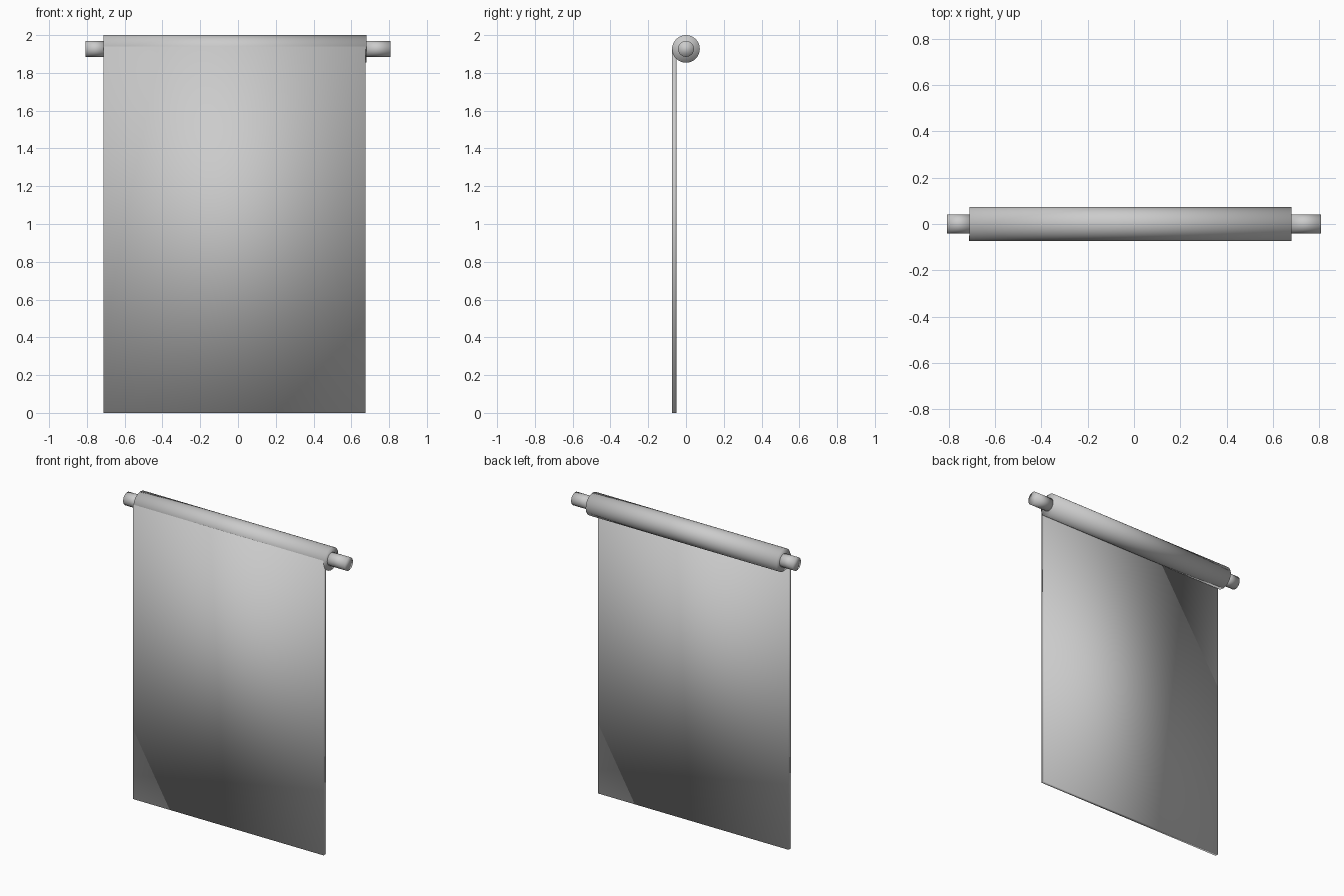
import bpy, math

if "Cube" in bpy.data.objects:
    bpy.data.objects.remove(bpy.data.objects["Cube"])

AXIS_Z = 1.927


def rod(name, x0, x1, radius):
    """Fully smooth-shaded cylinder lying along x on the roller axis."""
    bpy.ops.mesh.primitive_cylinder_add(
        vertices=48, radius=radius, depth=x1 - x0,
        location=((x0 + x1) / 2, 0, AXIS_Z), rotation=(0, math.pi / 2, 0))
    ob = bpy.context.object
    ob.name = name
    bpy.ops.object.transform_apply(location=False, rotation=True, scale=True)
    bpy.ops.object.shade_smooth()
    return ob


# Rolled fabric tube
rod("roller_tube", -0.711, 0.680, 0.073)

# Mounting pins at both ends
rod("left_pin", -0.808, -0.70, 0.042)
rod("right_pin", 0.667, 0.808, 0.042)

# Hanging fabric sheet, flush with the front of the tube, soft-shaded all over
x0, x1, y0, y1, top = -0.713, 0.675, -0.073, -0.05, 1.94
bpy.ops.mesh.primitive_cube_add(
    size=1, location=((x0 + x1) / 2, (y0 + y1) / 2, top / 2))
sheet = bpy.context.object
sheet.name = "fabric_sheet"
sheet.scale = (x1 - x0, y1 - y0, top)
bpy.ops.object.transform_apply(location=False, rotation=False, scale=True)
bpy.ops.object.shade_smooth()
